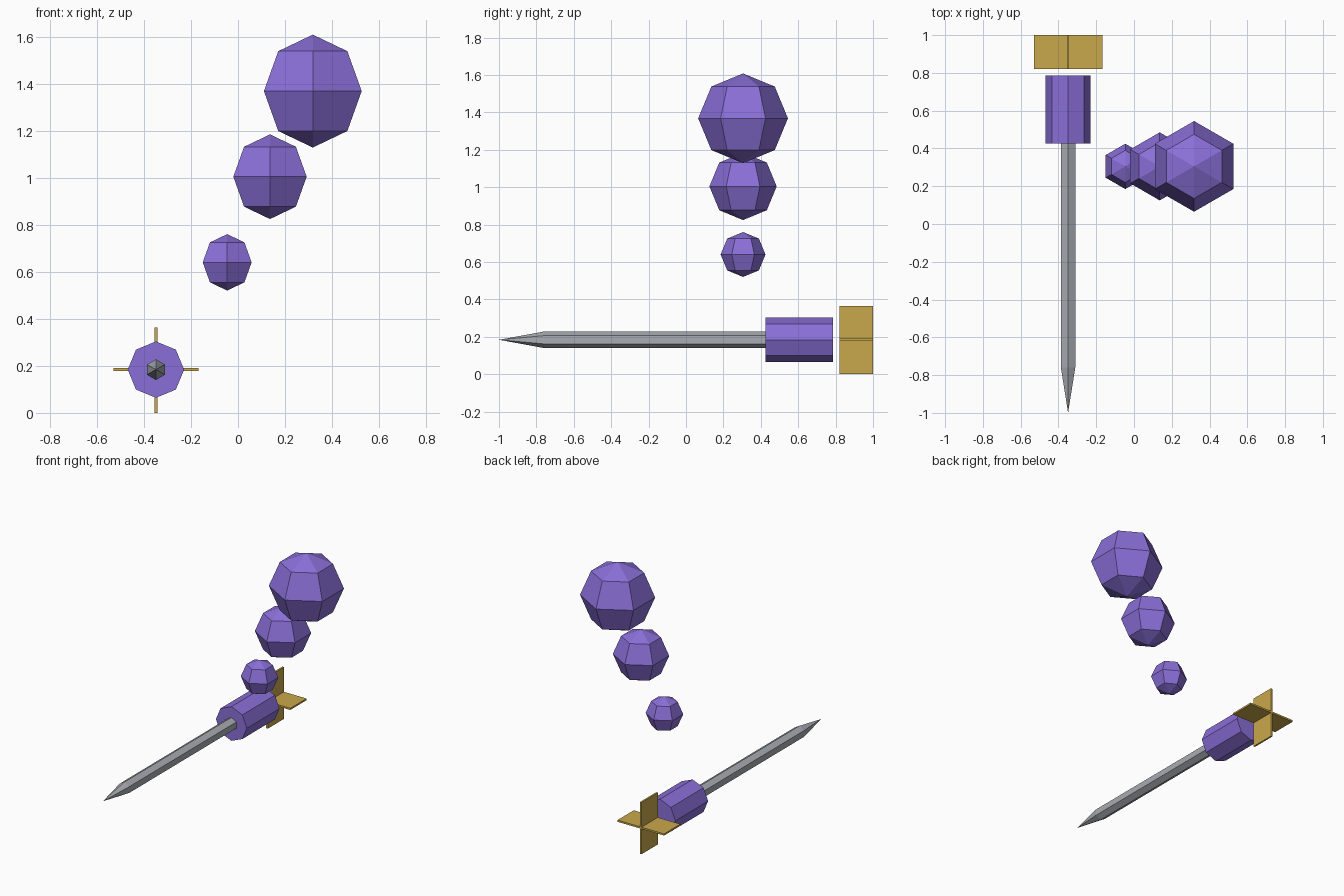
import bpy, bmesh, math
from mathutils import Matrix

if "Cube" in bpy.data.objects:
    bpy.data.objects.remove(bpy.data.objects["Cube"])


def material(name, rgb):
    mat = bpy.data.materials.new(name)
    lin = [((c / 255 + 0.055) / 1.055) ** 2.4 for c in rgb]
    mat.diffuse_color = (*lin, 1)
    mat.use_nodes = True
    mat.node_tree.nodes["Principled BSDF"].inputs["Base Color"].default_value = mat.diffuse_color
    return mat


PURPLE = material("purple", (138, 111, 216))
GOLD = material("gold", (201, 168, 76))
STEEL = material("steel grey", (168, 173, 179))

AXIS_X, AXIS_Z = -0.349, 0.184   # centre line of the dart


def add_object(name, bm, mat):
    bmesh.ops.recalc_face_normals(bm, faces=bm.faces)
    mesh = bpy.data.meshes.new(name)
    bm.to_mesh(mesh)
    bm.free()
    mesh.materials.append(mat)
    obj = bpy.data.objects.new(name, mesh)
    bpy.context.collection.objects.link(obj)
    return obj


def lathe(name, profile, sides, phase, matrix, mat):
    """Faceted solid of (radius, height) points turned around local z."""
    bm = bmesh.new()
    rings = []
    for r, h in profile:
        n = 1 if r < 1e-5 else sides
        rings.append([bm.verts.new((r * math.cos(phase + math.tau * i / sides),
                                    r * math.sin(phase + math.tau * i / sides), h))
                      for i in range(n)])
    for a, b in zip(rings, rings[1:]):
        for i in range(sides):
            j = i + 1
            quad = [a[i % len(a)], a[j % len(a)], b[j % len(b)], b[i % len(b)]]
            bm.faces.new(list(dict.fromkeys(quad)))
    for ring in (rings[0], rings[-1]):
        if len(ring) > 1:
            bm.faces.new(ring)
    bm.transform(matrix)
    return add_object(name, bm, mat)


def box(name, centre, size, mat):
    bm = bmesh.new()
    bmesh.ops.create_cube(bm, size=1)
    bm.transform(Matrix.Translation(centre) @ Matrix.Diagonal((*size, 1)))
    return add_object(name, bm, mat)


# Dart: local z runs towards the front
along = Matrix.Translation((AXIS_X, 0, AXIS_Z)) @ Matrix.Rotation(math.pi / 2, 4, 'X')
lathe("shaft", [(0.044, -0.43), (0.044, 0.76)], 6, math.pi / 2, along, STEEL)
lathe("tip", [(0.044, 0.76), (0, 1.0)], 6, math.pi / 2, along, STEEL)
lathe("barrel", [(0.12, -0.787), (0.12, -0.425)], 8, 0, along, PURPLE)

# Crossed tail fins
box("upright_fin", (AXIS_X, 0.91, AXIS_Z - 0.002), (0.012, 0.18, 0.364), GOLD)
box("level_fin", (AXIS_X, 0.91, AXIS_Z), (0.362, 0.18, 0.012), GOLD)

# Rising row of faceted balls
for name, r, x, z in (("small_ball", 0.12, -0.046, 0.64),
                      ("medium_ball", 0.18, 0.136, 1.004),
                      ("large_ball", 0.24, 0.318, 1.368)):
    arc = [(r * math.sin(math.pi * k / 4), -r * math.cos(math.pi * k / 4))
           for k in range(5)]
    lathe(name, arc, 6, math.pi / 2, Matrix.Translation((x, 0.305, z)), PURPLE)
